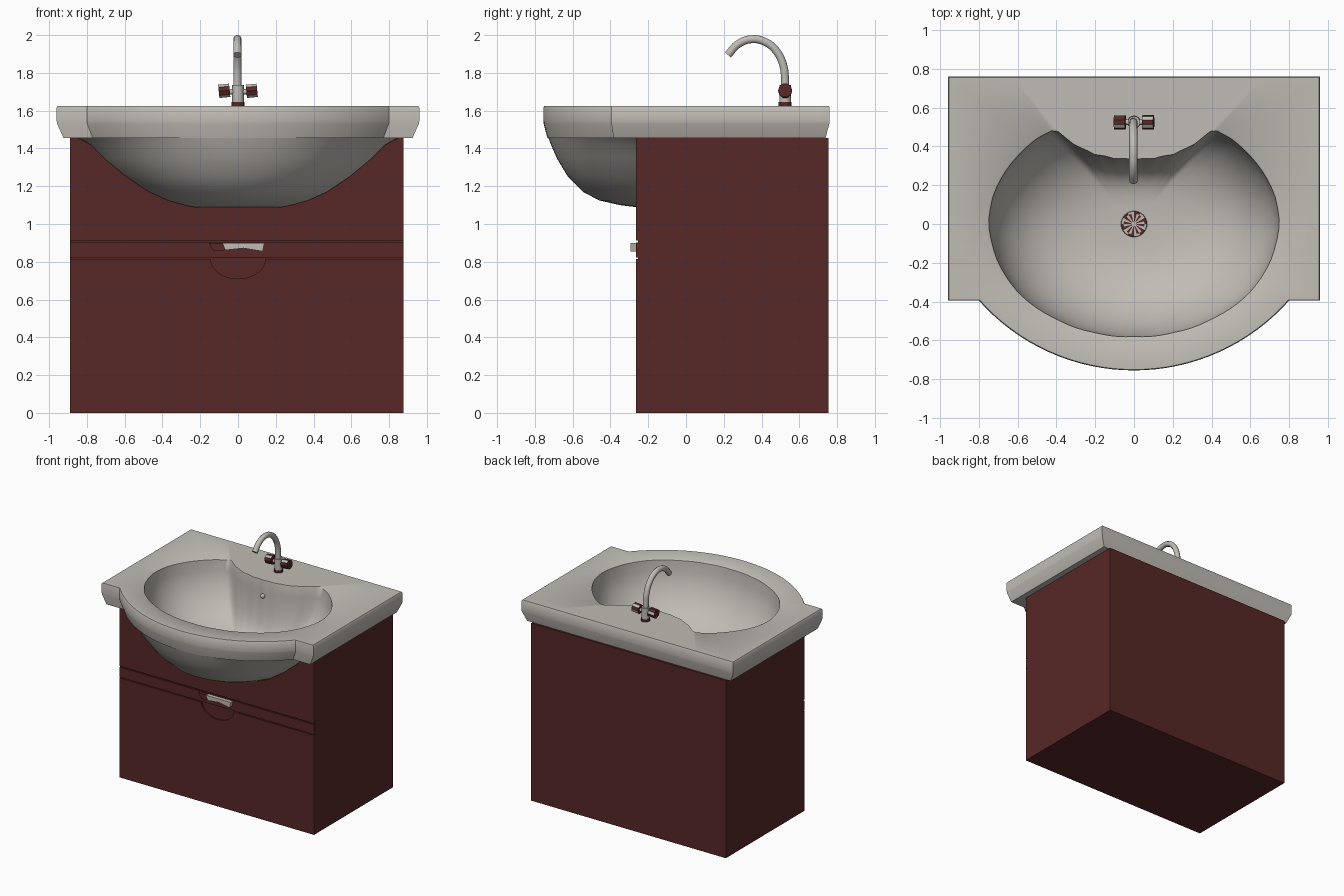
import bpy, bmesh
from math import sin, cos, pi, atan2, asin, hypot
from mathutils import Vector

if "Cube" in bpy.data.objects:
    bpy.data.objects.remove(bpy.data.objects["Cube"])


def material(name, rgb):
    m = bpy.data.materials.new(name)
    m.use_nodes = True
    m.diffuse_color = (*rgb, 1)
    m.node_tree.nodes["Principled BSDF"].inputs["Base Color"].default_value = (*rgb, 1)
    return m


RED = material("dark_red", (0.095, 0.02, 0.02))
WHITE = material("warm_white", (0.53, 0.50, 0.46))


def finish(name, bm, mats, smooth=None, recalc=True):
    if recalc:
        bmesh.ops.recalc_face_normals(bm, faces=bm.faces[:])
    me = bpy.data.meshes.new(name)
    bm.to_mesh(me)
    bm.free()
    ob = bpy.data.objects.new(name, me)
    bpy.context.collection.objects.link(ob)
    for m in mats:
        me.materials.append(m)
    if smooth:
        bpy.ops.object.select_all(action='DESELECT')
        ob.select_set(True)
        bpy.context.view_layer.objects.active = ob
        bpy.ops.object.shade_smooth_by_angle(angle=smooth)
    return ob


def prism(name, outline, y0, y1, mat):
    """Extrude an x-z outline from y0 to y1."""
    bm = bmesh.new()
    face = bm.faces.new([bm.verts.new((x, y0, z)) for x, z in outline])
    out = bmesh.ops.extrude_face_region(bm, geom=[face])["geom"]
    verts = [v for v in out if isinstance(v, bmesh.types.BMVert)]
    bmesh.ops.translate(bm, verts=verts, vec=(0, y1 - y0, 0))
    return finish(name, bm, [mat])


def box(name, x0, x1, y0, y1, z0, z1, mat=RED):
    return prism(name, [(x0, z0), (x1, z0), (x1, z1), (x0, z1)], y0, y1, mat)


def loft(bm, rings, closed=True):
    rows = [[bm.verts.new(p) for p in r] for r in rings]
    n = len(rows[0])
    for a, b in zip(rows, rows[1:]):
        for i in range(n if closed else n - 1):
            j = (i + 1) % n
            bm.faces.new((a[i], a[j], b[j], b[i]))
    return rows


# Main levels and limits
TOP, BASE = 1.625, 1.455
LEFT, RIGHT, FRONT, BACK = 0.875, -0.89, -0.265, 0.755

# Cabinet carcass
box("cabinet_left_side", LEFT - 0.02, LEFT, -0.25, BACK, 0, BASE)
box("cabinet_right_side", RIGHT, RIGHT + 0.02, -0.25, BACK, 0, BASE)
box("cabinet_back", RIGHT, LEFT, BACK - 0.02, BACK, 0, BASE)
box("cabinet_bottom", RIGHT, LEFT, -0.25, BACK, 0, 0.02)
box("groove_backing", RIGHT, LEFT, -0.253, -0.24, 0.6, 1.0)

# Bowl underside: height, half width at the cabinet front, forward reach
shell = [(1.46, .85, .73), (1.42, .78, .715), (1.35, .71, .685), (1.25, .59, .625),
         (1.17, .47, .545), (1.125, .37, .46), (1.10, .28, .35), (1.09, .23, .27)]

# Cabinet front panels
cut = [(w, min(z, BASE)) for z, w, d in shell]
prism("upper_front_panel", [(RIGHT, .912), (LEFT, .912), (LEFT, BASE)] + cut
      + [(-x, z) for x, z in reversed(cut)] + [(RIGHT, BASE)], FRONT, -0.25, RED)
box("middle_rail", RIGHT, LEFT, FRONT, -0.25, 0.822, 0.903)
scoop = [(0.145 * cos(t), 0.815 - 0.105 * sin(t)) for t in [pi * i / 20 for i in range(21)]]
prism("drawer_front", [(RIGHT, 0), (LEFT, 0), (LEFT, .815)] + scoop + [(RIGHT, .815)],
      FRONT, -0.25, RED)

# Drawer pull
prism("pull_red_end", [(-.155, .9), (-.13, .855), (-.065, .862), (-.08, .9)], -0.29, FRONT, RED)
prism("pull_grip", [(-.08, .9), (-.065, .862), (.03, .872), (.13, .855), (.14, .9)],
      -0.295, FRONT, WHITE)

bm = bmesh.new()
rings = []
for z, w, d in shell:
    s = d - 0.25
    R = (w * w + s * s) / (2 * s)
    half = asin(min(1, w / R))
    if s > w:
        half = pi - half
    rings.append([(R * sin(t), R - d - R * cos(t), z)
                  for t in [half * (i / 20 - 1) for i in range(41)]])
loft(bm, rings, closed=False)
ob = finish("bowl_underside", bm, [WHITE], 0.8)

# Countertop outline: straight sides and a bowed front
corners = [(.8, -.395), (.96, -.395), (.96, .76), (-.96, .76), (-.96, -.395), (-.8, -.395)]
outline = []
for (p, q), n in zip(zip(corners, corners[1:]), (3, 16, 40, 16, 3)):
    outline += [Vector(p).lerp(Vector(q), i / n) for i in range(n)]
R = (0.8 ** 2 + 0.36 ** 2) / 0.72
half = asin(0.8 / R)
outline += [Vector((R * sin(t), R - 0.755 - R * cos(t)))
            for t in [half * (i / 16 - 1) for i in range(32)]]

# Basin opening on one side, from front to back
opening = [(0, -.58), (.2, -.56), (.4, -.49), (.6, -.35), (.7, -.2), (.75, 0), (.725, .15),
           (.67, .26), (.6, .35), (.5, .44), (.41, .485), (.37, .46), (.3, .4), (.2, .355),
           (.1, .335), (0, .33)]
polar = [(atan2(x, -y), hypot(x, y)) for x, y in opening]


def lip_radius(a):
    for (a0, r0), (a1, r1) in zip(polar, polar[1:]):
        if a <= a1 + 1e-6:
            return r0 + (r1 - r0) * (a - a0) / (a1 - a0)


def bowl_ring(s, z):
    ring = []
    for p in outline:
        a = atan2(abs(p.x), -p.y)
        oval = 1 / hypot(sin(a) / 0.73, cos(a) / 0.5)
        k = min(1, 1.3 * (1 - s))
        r = s * (lip_radius(a) * (1 - k) + oval * k)
        ring.append((*(p.normalized() * r), z))
    return ring


def edge_ring(sx, sy, z):
    return [(p.x * sx, p.y * sy, z) for p in outline]


# Countertop and basin interior
DEPTH = 0.49
rings = [edge_ring(.8, .8, BASE), edge_ring(.962, .972, BASE), edge_ring(.997, .998, 1.53),
         edge_ring(1, 1, 1.545), edge_ring(1, 1, TOP - .008), edge_ring(.994, .994, TOP),
         bowl_ring(1.012, TOP), bowl_ring(1, TOP - 0.006)]
for s in (.99, .97, .94, .9, .85, .78, .7, .6, .5, .4, .3, .2, .1):
    rings.append(bowl_ring(s, TOP - 0.006 - DEPTH * (1 - s ** 3) ** 0.5))
bm = bmesh.new()
rows = loft(bm, rings)
bm.faces.new(rows[-1])
finish("countertop_basin", bm, [WHITE], 0.7)

# Drain with alternating spokes
bm = bmesh.new()
n = 24
z = TOP - DEPTH + 0.012
rows = loft(bm, [[(r * cos(2 * pi * i / n), r * sin(2 * pi * i / n), h) for i in range(n)]
                 for r, h in ((.068, z - .02), (.065, z), (.054, z), (.012, z - .002))])
bm.faces.new(rows[-1])
bm.faces.ensure_lookup_table()
for i, f in enumerate(bm.faces):
    f.material_index = 1 if n <= i < 2 * n and i % 4 < 2 or 2 * n <= i < 3 * n and i % 2 else 0
finish("drain", bm, [WHITE, RED])

# Overflow button
bm = bmesh.new()
bmesh.ops.create_uvsphere(bm, u_segments=12, v_segments=8, radius=0.018)
bmesh.ops.translate(bm, verts=bm.verts[:], vec=(0, 0.32, 1.5))
finish("overflow_button", bm, [WHITE], 0.8)


def cylinder(name, loc, r, h, axis, sides, mats, rule=None, smooth=None):
    bm = bmesh.new()
    bmesh.ops.create_cone(bm, cap_ends=True, segments=sides, radius1=r, radius2=r, depth=h)
    bm.faces.ensure_lookup_table()
    for i, f in enumerate(bm.faces):
        if rule:
            f.material_index = rule(i, f)
    turn = Vector((0, 0, 1)).rotation_difference(Vector(axis)).to_matrix()
    bmesh.ops.rotate(bm, verts=bm.verts[:], matrix=turn)
    bmesh.ops.translate(bm, verts=bm.verts[:], vec=loc)
    return finish(name, bm, mats, smooth)


# Tap body, collar and knobs
TAP_Y = 0.525
cylinder("tap_body", (0, TAP_Y, 1.68), .031, .11, (0, 0, 1), 20, [WHITE], smooth=.6)
cylinder("tap_collar", (0, TAP_Y, 1.635), .034, .02, (0, 0, 1), 20, [RED], smooth=.6)
for side, name in ((1, "left"), (-1, "right")):
    axis = (side, 0, -0.1 if side < 0 else 0.1)
    cylinder(name + "_knob_stem", (side * .035, TAP_Y, 1.7), .014, .05, axis, 12, [WHITE], smooth=.6)
    cylinder(name + "_knob", (side * .073, TAP_Y, 1.705), .037, .058, axis, 10, [RED, WHITE],
             lambda i, f: 1 if len(f.verts) == 4 and i % 3 == 0 else 0)

# Curved spout
curve = bpy.data.curves.new("spout", 'CURVE')
curve.dimensions = '3D'
curve.bevel_depth = 0.022
curve.bevel_resolution = 3
curve.use_fill_caps = True
path = [(.525, 1.7), (.524, 1.77), (.515, 1.84), (.475, 1.92), (.415, 1.966),
        (.345, 1.978), (.275, 1.952), (.222, 1.895)]
spline = curve.splines.new('BEZIER')
spline.bezier_points.add(len(path) - 1)
for point, (y, z) in zip(spline.bezier_points, path):
    point.co = (-0.003, y, z)
    point.handle_left_type = point.handle_right_type = 'AUTO'
spline.resolution_u = 5
curve.materials.append(WHITE)
bpy.context.collection.objects.link(bpy.data.objects.new("spout", curve))
